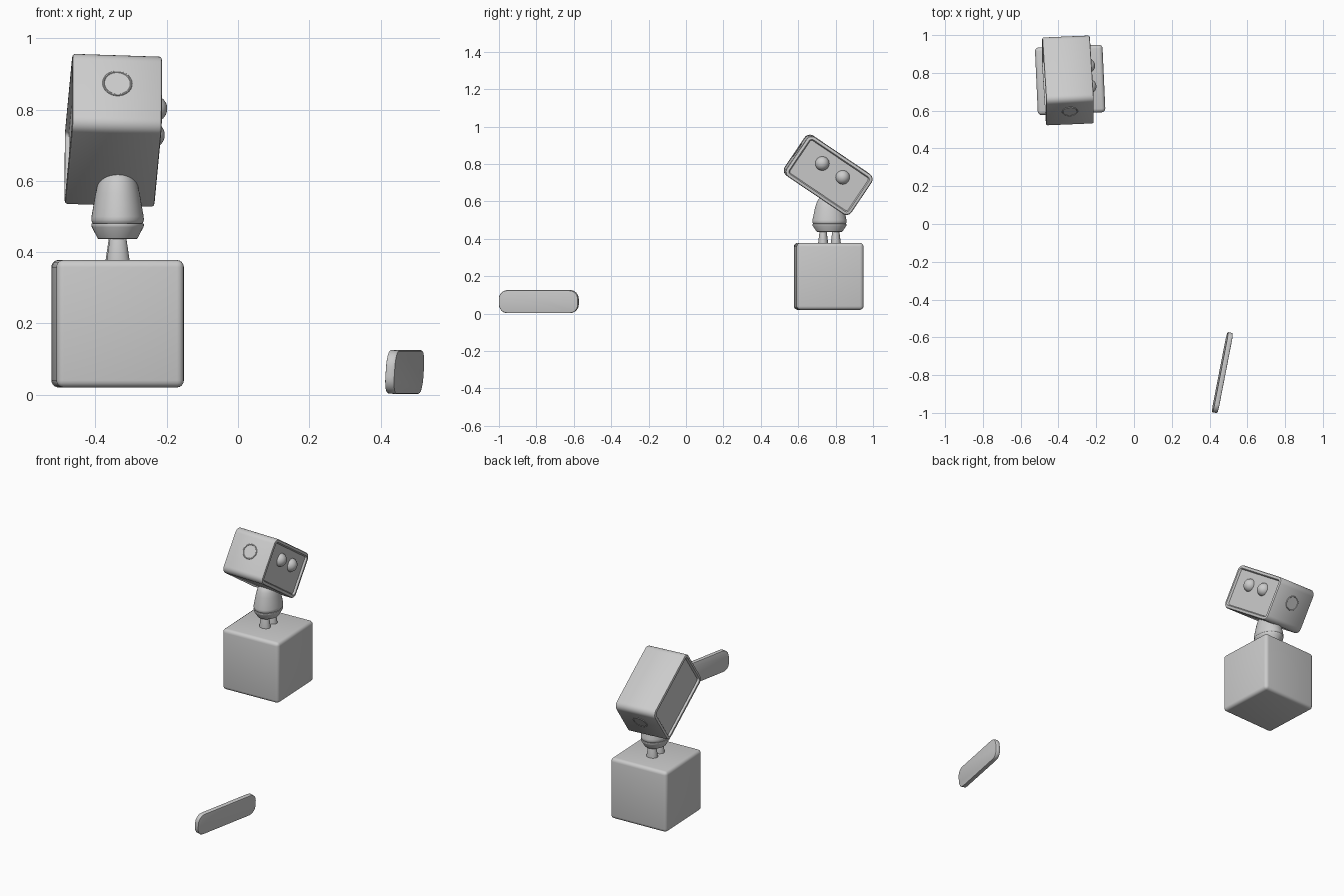
import bpy, bmesh
from math import radians, sin, cos, pi
from mathutils import Matrix, Vector, Euler

if "Cube" in bpy.data.objects:
    bpy.data.objects.remove(bpy.data.objects["Cube"])


def finish(name, bm, matrix, angle=35):
    bmesh.ops.recalc_face_normals(bm, faces=bm.faces[:])
    mesh = bpy.data.meshes.new(name)
    bm.to_mesh(mesh)
    bm.free()
    ob = bpy.data.objects.new(name, mesh)
    bpy.context.collection.objects.link(ob)
    ob.matrix_world = matrix
    bpy.ops.object.select_all(action='DESELECT')
    ob.select_set(True)
    bpy.context.view_layer.objects.active = ob
    bpy.ops.object.shade_smooth_by_angle(angle=radians(angle))
    return ob


def loft(name, rings, matrix, angle=35):
    """Skin a list of equal-length point rings and cap both ends."""
    bm = bmesh.new()
    loops = [[bm.verts.new(p) for p in ring] for ring in rings]
    n = len(loops[0])
    for a, b in zip(loops, loops[1:]):
        for i in range(n):
            j = (i + 1) % n
            bm.faces.new((a[i], a[j], b[j], b[i]))
    bm.faces.new(loops[0])
    bm.faces.new(loops[-1])
    return finish(name, bm, matrix, angle)


def rounded_rect(x, length, height, radius, inset, seg=6):
    """Rounded rectangle in the local YZ plane at depth x."""
    r = max(radius - inset, 0.004)
    hy, hz = length / 2 - inset - r, height / 2 - inset - r
    pts = []
    for k, (sy, sz) in enumerate([(1, 1), (-1, 1), (-1, -1), (1, -1)]):
        for i in range(seg + 1):
            a = pi / 2 * (k + i / seg)
            pts.append((x, sy * hy + r * cos(a), sz * hz + r * sin(a)))
    return pts


def slab(name, steps, length, height, radius, matrix):
    """Loft rounded rectangles from (x, inset) steps mirrored across x = 0."""
    steps = steps + [(-x, i) for x, i in reversed(steps)]
    return loft(name, [rounded_rect(x, length, height, radius, i) for x, i in steps], matrix)


def turned(name, profile, rx, ry, matrix, seg=40):
    """Elliptical turned shape from (scale, z) profile."""
    rings = [[(rx * s * cos(2 * pi * i / seg), ry * s * sin(2 * pi * i / seg), z)
              for i in range(seg)] for s, z in profile]
    return loft(name, rings, matrix)


yaw = Matrix.Rotation(radians(2.6), 4, 'Z')

# Pedestal cube
bm = bmesh.new()
bmesh.ops.create_cube(bm, size=0.358)
bmesh.ops.bevel(bm, geom=bm.edges[:], offset=0.02, segments=4, profile=0.5, affect='EDGES')
finish("pedestal", bm, Matrix.Translation((-0.338, 0.763, 0.199)) @ yaw)

# Body, collar and feet
stand = Matrix.Translation((-0.338, 0.767, 0)) @ yaw
turned("body", [(0.90, 0.476), (0.97, 0.484), (1.0, 0.490), (0.99, 0.500), (0.92, 0.530),
                (0.84, 0.565), (0.75, 0.592), (0.66, 0.608), (0.52, 0.622), (0.3, 0.632)],
       0.074, 0.092, stand)
turned("collar", [(0.72, 0.437), (0.75, 0.438), (0.98, 0.470), (1.0, 0.476),
                  (0.99, 0.480), (0.90, 0.481)], 0.074, 0.092, stand)
for side, sy in (("left", 1), ("right", -1)):
    turned(side + "_foot", [(1.0, 0.372), (1.0, 0.379), (0.73, 0.437), (0.68, 0.442)],
           0.032, 0.0265, stand @ Matrix.Translation((0, sy * 0.034, 0)), 24)

# Tilted head frame: x across, y along, z up
ax = Vector((1, 0.042, -0.033)).normalized()
ay = Vector((-0.053, 0.829, -0.559))
ay = (ay - ax * ay.dot(ax)).normalized()
az = ax.cross(ay)
head = Matrix.Translation((-0.35, 0.76, 0.742)) @ Matrix((ax, ay, az)).transposed().to_4x4()

# Head shell with a recessed panel on each side
slab("head", [(0.115, 0.024), (0.115, 0.023), (0.123, 0.020), (0.126, 0.017),
              (0.126, 0.009), (0.124, 0.003), (0.119, 0.0)], 0.42, 0.257, 0.034, head)

# Eyes and round end caps
for side, s in (("left", 1), ("right", -1)):
    bm = bmesh.new()
    bmesh.ops.create_uvsphere(bm, u_segments=24, v_segments=16, radius=0.038)
    finish(side + "_eye", bm, head @ Matrix.Translation((0.11, s * 0.066, 0.033)), 60)
    end = Matrix.Translation((0, s * 0.209, 0.017)) @ Matrix.Rotation(-s * pi / 2, 4, 'X')
    turned(side + "_ear_disc", [(1.0, -0.004), (1.0, 0.002), (0.96, 0.004), (0.90, 0.004),
                                (0.86, 0.002), (0.84, 0.002)], 0.042, 0.042, head @ end)

# Loose plank on the ground
lean = Euler((0, radians(4), radians(-11))).to_matrix().to_4x4()
slab("plank", [(0.0135, 0.006), (0.0125, 0.002), (0.0095, 0.0)], 0.432, 0.123, 0.047,
     Matrix.Translation((0.468, -0.787, 0.064)) @ lean)
